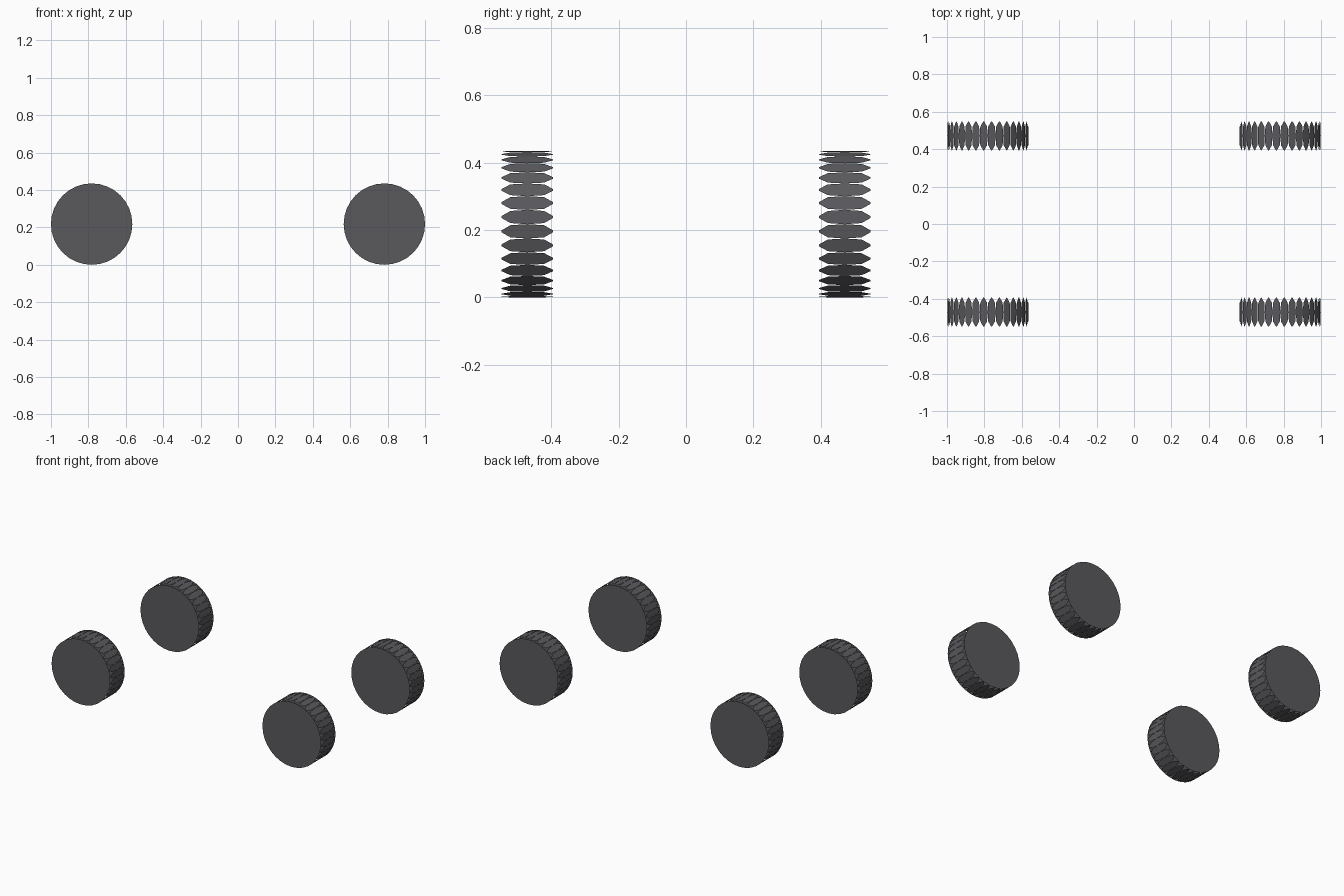
import bpy, bmesh
from math import sin, cos, pi

if "Cube" in bpy.data.objects:
    bpy.data.objects.remove(bpy.data.objects["Cube"])

R, SIDES, HALF = 0.2175, 32, 0.077
CX, CY = 0.7825, 0.471

mat = bpy.data.materials.new("rubber")
mat.diffuse_color = (0.10, 0.10, 0.11, 1)
mat.use_nodes = True
mat.node_tree.nodes["Principled BSDF"].inputs["Base Color"].default_value = mat.diffuse_color

# outline of one tread pad: (offset across the wheel, share of facet width)
PAD = [(-HALF, 0.12), (-0.05, 0.85), (0, 1.0), (0.05, 0.85), (HALF, 0.12)]


def wheel(name, x, y):
    bm = bmesh.new()
    rim = [(R * cos(2 * pi * i / SIDES), R * sin(2 * pi * i / SIDES)) for i in range(SIDES)]
    # flat side discs
    bm.faces.new([bm.verts.new((a, -HALF, b)) for a, b in rim])
    bm.faces.new([bm.verts.new((a, HALF, b)) for a, b in reversed(rim)])
    # pointed tread pads with open notches between their tips
    w, d = R * sin(pi / SIDES), R * cos(pi / SIDES)
    for i in range(SIDES):
        t = 2 * pi * (i + 0.5) / SIDES
        c, s = cos(t), sin(t)
        loop = [(p, k * w) for p, k in PAD] + [(p, -k * w) for p, k in reversed(PAD)]
        bm.faces.new([bm.verts.new((d * c - o * s, p, d * s + o * c)) for p, o in loop])
    me = bpy.data.meshes.new(name)
    bm.to_mesh(me)
    bm.free()
    me.materials.append(mat)
    ob = bpy.data.objects.new(name, me)
    ob.location = (x, y, R)
    bpy.context.collection.objects.link(ob)


for sx, side in ((-1, "left"), (1, "right")):
    for sy, end in ((-1, "front"), (1, "back")):
        wheel(f"{end}_{side}_wheel", sx * CX, sy * CY)
